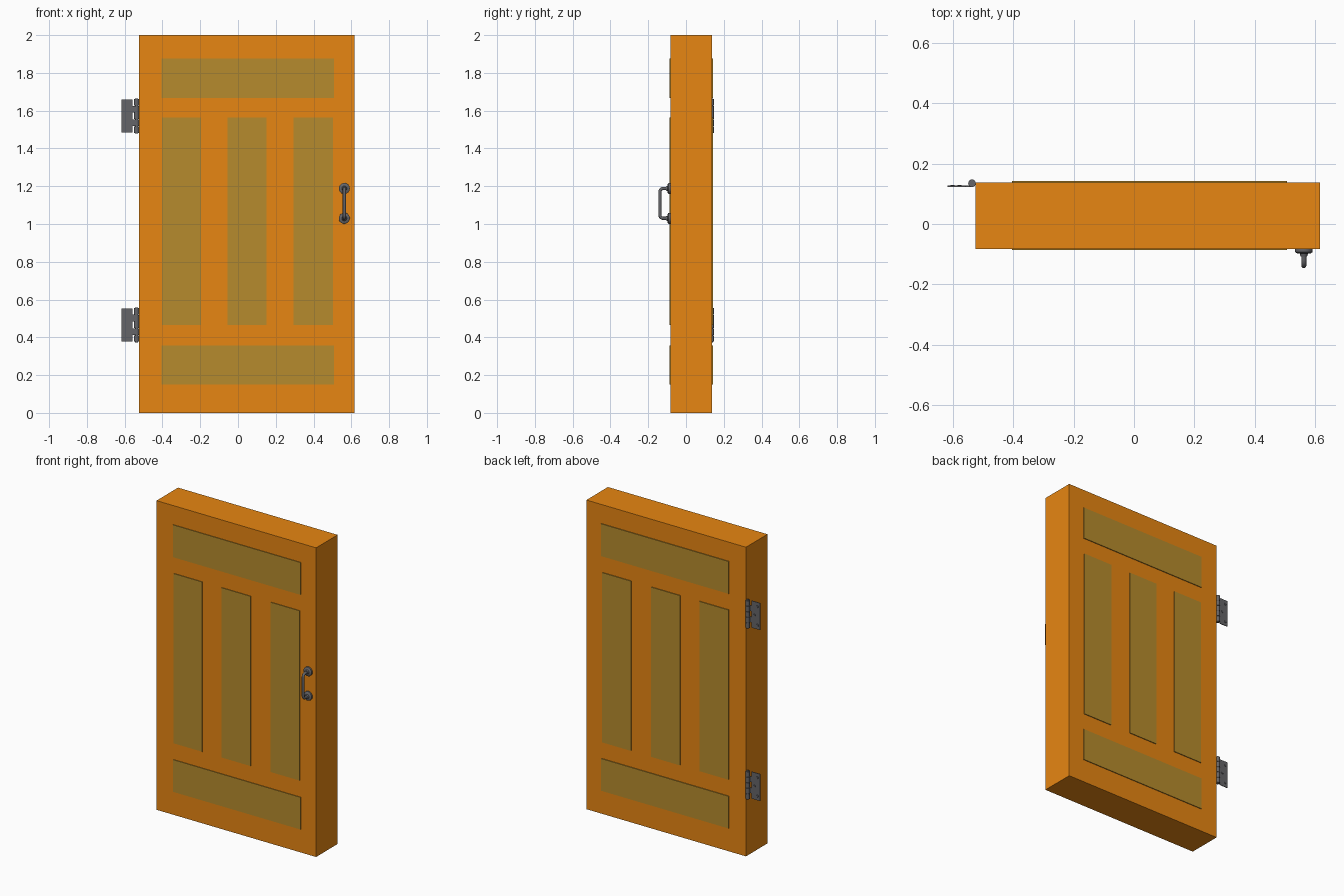
import bpy, bmesh, math
from mathutils import Matrix, Vector

if "Cube" in bpy.data.objects:
    bpy.data.objects.remove(bpy.data.objects["Cube"])


def material(name, rgb):
    m = bpy.data.materials.new(name)
    m.diffuse_color = (*rgb, 1)
    m.use_nodes = True
    m.node_tree.nodes["Principled BSDF"].inputs["Base Color"].default_value = m.diffuse_color
    return m


ORANGE = material("orange_wood", (0.80, 0.24, 0.006))
OLIVE = material("olive_panel", (0.47, 0.26, 0.026))
METAL = material("dark_metal", (0.13, 0.13, 0.14))


def finish(name, bm, mat, smooth=False):
    mesh = bpy.data.meshes.new(name)
    bmesh.ops.recalc_face_normals(bm, faces=bm.faces)
    bm.to_mesh(mesh)
    bm.free()
    ob = bpy.data.objects.new(name, mesh)
    bpy.context.collection.objects.link(ob)
    mesh.materials.append(mat)
    if smooth:
        bpy.ops.object.select_all(action='DESELECT')
        ob.select_set(True)
        bpy.context.view_layer.objects.active = ob
        bpy.ops.object.shade_smooth_by_angle(angle=math.radians(40))
    return ob


def add_box(bm, x0, x1, y0, y1, z0, z1):
    centre = Vector((x0 + x1, y0 + y1, z0 + z1)) / 2
    size = (x1 - x0, y1 - y0, z1 - z0)
    bmesh.ops.create_cube(bm, size=1, matrix=Matrix.Translation(centre) @ Matrix.Diagonal((*size, 1)))


def add_cylinder(bm, centre, r1, r2, depth, axis='Z', sides=24):
    rot = Matrix.Rotation(math.radians(90), 4, 'X') if axis == 'Y' else Matrix()
    bmesh.ops.create_cone(bm, cap_ends=True, segments=sides, radius1=r1, radius2=r2,
                          depth=depth, matrix=Matrix.Translation(centre) @ rot)


def box(name, mat, *dims):
    bm = bmesh.new()
    add_box(bm, *dims)
    finish(name, bm, mat)


FRONT, BACK = -0.083, 0.137

# Door slab
box("door_slab", ORANGE, -0.525, 0.617, FRONT, BACK, 0, 2)

# Panels, standing slightly proud on both faces
panels = {
    "top_panel": (-0.405, 0.508, 1.668, 1.877),
    "bottom_panel": (-0.405, 0.508, 0.150, 0.358),
    "left_panel": (-0.402, -0.195, 0.465, 1.563),
    "middle_panel": (-0.056, 0.150, 0.465, 1.563),
    "right_panel": (0.295, 0.502, 0.465, 1.563),
}
for name, (x0, x1, z0, z1) in panels.items():
    box(name, OLIVE, x0, x1, FRONT - 0.004, BACK + 0.005, z0, z1)

# Hinges: barrel of five knuckles, leaf with joining tabs, screw heads
for name, zc in (("upper_hinge", 1.572), ("lower_hinge", 0.466)):
    bm = bmesh.new()
    step = 0.18 / 5
    for i in range(5):
        z = zc + (i - 2) * step
        add_cylinder(bm, (-0.537, 0.135, z), 0.0125, 0.0125, step - 0.002)
        if i % 2:
            add_box(bm, -0.560, -0.537, 0.123, 0.127, z - step / 2, z + step / 2)
    add_cylinder(bm, (-0.537, 0.135, zc), 0.007, 0.007, 0.186)
    add_box(bm, -0.618, -0.558, 0.123, 0.127, zc - 0.087, zc + 0.087)
    for x, dz in ((-0.601, -0.06), (-0.579, 0), (-0.601, 0.06)):
        add_cylinder(bm, (x, 0.128, zc + dz), 0.006, 0.008, 0.004, 'Y', 16)
    finish(name, bm, METAL, True)

# Handle rosettes
HX, ZS = 0.563, (1.03, 1.188)
for name, z in zip(("lower_rosette", "upper_rosette"), ZS):
    bm = bmesh.new()
    add_cylinder(bm, (HX, FRONT - 0.005, z), 0.029, 0.029, 0.010, 'Y', 32)
    add_cylinder(bm, (HX, FRONT - 0.0125, z), 0.029, 0.022, 0.005, 'Y', 32)
    add_cylinder(bm, (HX, FRONT - 0.019, z), 0.014, 0.011, 0.010, 'Y')
    finish(name, bm, METAL, True)

# Handle grip: round rod swept along a U with rounded corners
fillet, y_out = 0.018, -0.138
path = [(HX, FRONT, ZS[0])]
for z, sign, order in ((ZS[0], 1, range(7)), (ZS[1], -1, range(6, -1, -1))):
    for i in order:
        a = math.radians(15 * i)
        path.append((HX, y_out + fillet * (1 - math.sin(a)), z + sign * fillet * (1 - math.cos(a))))
path.append((HX, FRONT, ZS[1]))
curve = bpy.data.curves.new("handle_grip", 'CURVE')
curve.dimensions = '3D'
curve.bevel_depth = 0.0085
curve.bevel_resolution = 4
curve.use_fill_caps = True
spline = curve.splines.new('POLY')
spline.points.add(len(path) - 1)
for p, co in zip(spline.points, path):
    p.co = (*co, 1)
    p.select = True
spline.use_smooth = True
curve.materials.append(METAL)
grip = bpy.data.objects.new("handle_grip", curve)
bpy.context.collection.objects.link(grip)
bpy.ops.object.select_all(action='DESELECT')
grip.select_set(True)
bpy.context.view_layer.objects.active = grip
bpy.ops.object.convert(target='MESH')
bpy.ops.object.shade_smooth_by_angle(angle=math.radians(40))
